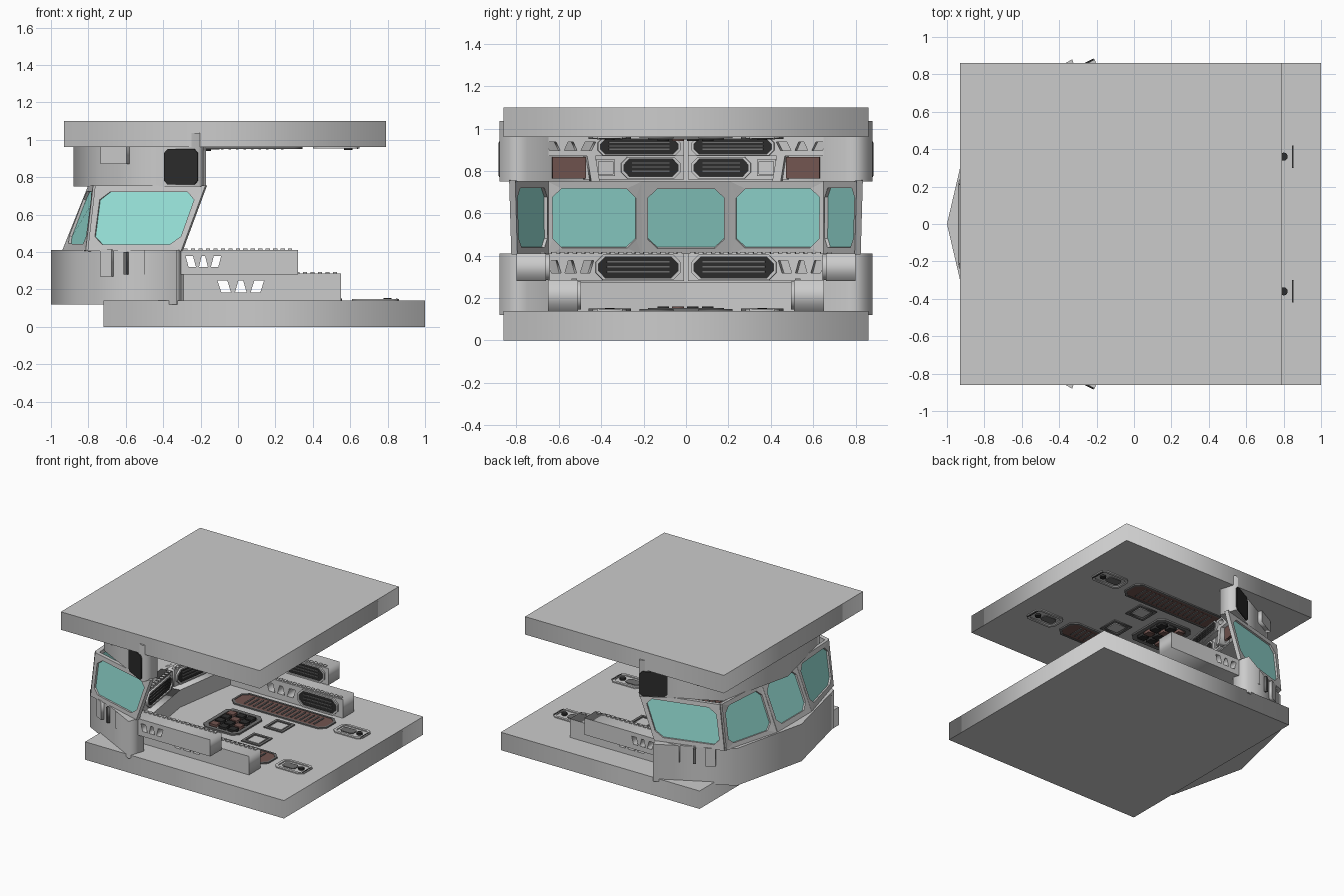
import bpy, bmesh, math
from mathutils import Vector, Matrix

if "Cube" in bpy.data.objects:
    bpy.data.objects.remove(bpy.data.objects["Cube"])


def material(name, rgb):
    m = bpy.data.materials.new(name)
    m.diffuse_color = (*rgb, 1)
    m.use_nodes = True
    m.node_tree.nodes["Principled BSDF"].inputs["Base Color"].default_value = m.diffuse_color
    return m


GLASS = material("glass_teal", (0.33, 0.80, 0.73))
DARK = material("dark_screen", (0.025, 0.025, 0.025))
BROWN = material("brown_panel", (0.17, 0.09, 0.08))
SHADE = material("dark_grey", (0.16, 0.16, 0.16))


def link(name, mesh, mat=None):
    o = bpy.data.objects.new(name, mesh)
    bpy.context.collection.objects.link(o)
    if mat:
        mesh.materials.clear()
        mesh.materials.append(mat)
    return o


def plate(name, loops, thick, matrix, mat=None):
    """Extruded 2D outline; inner loops become holes."""
    c = bpy.data.curves.new(name, 'CURVE')
    c.dimensions, c.fill_mode, c.extrude = '2D', 'BOTH', thick / 2
    for pts in loops:
        s = c.splines.new('POLY')
        s.points.add(len(pts) - 1)
        for p, q in zip(s.points, pts):
            p.co = (q[0], q[1], 0, 1)
        s.use_cyclic_u = True
    tmp = bpy.data.objects.new("tmp", c)
    bpy.context.collection.objects.link(tmp)
    dg = bpy.context.evaluated_depsgraph_get()
    me = bpy.data.meshes.new_from_object(tmp.evaluated_get(dg))
    bpy.data.objects.remove(tmp)
    me.transform(matrix)
    return link(name, me, mat)


def flat(name, loops, z0, z1, mat=None):
    return plate(name, loops, z1 - z0, Matrix.Translation((0, 0, (z0 + z1) / 2)), mat)


def rect(x0, x1, y0, y1):
    return [(x0, y0), (x1, y0), (x1, y1), (x0, y1)]


def cut_rect(x0, x1, y0, y1, c):
    return [(x0 + c, y0), (x1 - c, y0), (x1, y0 + c), (x1, y1 - c),
            (x1 - c, y1), (x0 + c, y1), (x0, y1 - c), (x0, y0 + c)]


def wall(name, p0, p1, loops, o0, o1, mat=None, target=(0.3, 0)):
    """Upright plate on the line p0-p1; offsets o0..o1 run towards target."""
    a, b = Vector((*p0, 0)), Vector((*p1, 0))
    d, up = (b - a).normalized(), Vector((0, 0, 1))
    n = d.cross(up)
    sign = 1 if n.dot(Vector((*target, 0)) - a) > 0 else -1
    m = Matrix((d, up, n)).transposed().to_4x4()
    m.translation = a + n * sign * (o0 + o1) / 2
    return plate(name, loops, abs(o1 - o0), m, mat)


def trusses(s, w, z0, z1):
    """Three trapezoid openings in a row."""
    t, h = w / 3, 0.25 * w / 3
    return [[(s + h, z0), (s + t - h / 2, z0), (s + t - h * 1.5, z1), (s, z1)],
            [(s + t + h / 2, z0), (s + 2 * t - h / 2, z0), (s + 2 * t - h * 1.4, z1), (s + t + h * 1.4, z1)],
            [(s + 2 * t + h / 2, z0), (s + w - h, z0), (s + w, z1), (s + 2 * t + h * 1.5, z1)]]


def console(name, p0, p1, z0, z1, depth, truss, screen, trim=True):
    """Box with open trusses and a rounded dark screen on its inner face."""
    L = (Vector(p1) - Vector(p0)).length
    h = z1 - z0
    wall(name, p0, p1, [rect(0, L, z0, z1)] + (trusses(*truss, z0 + h * .3, z1 - h * .25) if truss else []),
         -depth, 0)
    a, b = screen
    wall(name + "_screen", p0, p1, [cut_rect(a, b, z0 + h * .12, z1 - h * .12, h * .25)], 0, .006, DARK)
    wall(name + "_bezel", p0, p1, [cut_rect(a - .012, b + .012, z0 + h * .04, z1 - h * .04, h * .27),
                                   cut_rect(a, b, z0 + h * .12, z1 - h * .12, h * .25)], 0, .015)
    for i in range(3):
        z = z0 + h * (.32 + .18 * i)
        wall(name + "_slat", p0, p1, [rect(a + .04, b - .04, z, z + .006)], .006, .012, SHADE)
    if trim:
        n = int(L / .04)
        for i in range(n):
            wall(name + "_tooth", p0, p1, [rect(i * .04 + .008, i * .04 + .03, z1, z1 + .008)], -.03, -.005)


def sym(half):
    """Close a half outline (y >= 0) by mirroring it."""
    return half + [(x, -y) for x, y in reversed(half) if y > 0]


# floor and roof slabs
flat("floor_slab", [rect(-.72, 1, -.86, .86)], 0, .14)
flat("roof_slab", [rect(-.93, .79, -.86, .86)], .96, 1.10)

# hull bands below and above the windows
flat("lower_hull", [sym([(-1, 0), (-.86, .6), (-.33, .88), (-.29, .75), (-.53, .6), (-.62, 0)])], .12, .41)
flat("upper_hull", [sym([(-.88, 0), (-.74, .6), (-.21, .88), (-.17, .75), (-.46, .62), (-.56, 0)])], .75, 1.035)

# window ring: framed panes between lower and upper corners
low = [(-.30, .81), (-.80, .66), (-.925, .21)]
top = [(-.17, .82), (-.76, .66), (-.785, .21)]
low += [(x, -y) for x, y in reversed(low)]
top += [(x, -y) for x, y in reversed(top)]


def window(i):
    a, b = Vector((*low[i], .405)), Vector((*low[i + 1], .405))
    c, d = Vector((*top[i + 1], .755)), Vector((*top[i], .755))
    w = (b - a).length

    def P(u, v):
        return (a * (1 - u) + b * u) * (1 - v) + (d * (1 - u) + c * u) * v
    m, k, n, q = .03 / w, .075 / w, .10, .22
    inner = [(k, n), (1 - k, n), (1 - m, q), (1 - m, 1 - q), (1 - k, 1 - n), (k, 1 - n), (m, 1 - q), (m, q)]
    bm = bmesh.new()
    o = [bm.verts.new(P(u, v)) for u, v in ((0, 0), (1, 0), (1, 1), (0, 1))]
    r = [bm.verts.new(P(u, v)) for u, v in inner]
    for j in range(4):
        e, f = r[2 * j], r[2 * j + 1]
        bm.faces.new((o[j], o[(j + 1) % 4], f, e))
        bm.faces.new((o[(j + 1) % 4], r[(2 * j + 2) % 8], f))
    me = bpy.data.meshes.new("window_frame")
    bm.to_mesh(me)
    bm.free()
    s = link("window_frame", me).modifiers.new("thickness", 'SOLIDIFY')
    s.thickness, s.offset = .03, 0
    me = bpy.data.meshes.new("window_glass")
    me.from_pydata([P(u, v) for u, v in inner], [], [tuple(range(8))])
    link("window_glass", me, GLASS)


for i in range(5):
    window(i)

for s in (1, -1):
    # stepped side consoles
    console("side_console_upper", (-.5, s * .66), (.32, s * .66), .28, .41, .14, (.22, .19), (.45, .78))
    console("side_console_lower", (-.5, s * .51), (.55, s * .51), .14, .285, .14, (.39, .25), (.68, 1.0))
    # front consoles, meeting in a shallow V
    console("front_console_lower", (-.56, s * .01), (-.46, s * .66), .28, .41, .09, (.43, .22), (.03, .41))
    wall("front_step", (-.50, 0), (-.42, s * .52), [rect(0, .526, .13, .275)], -.15, 0)
    console("front_console_top", (-.49, s * .01), (-.39, s * .68), .87, .96, .1, (.42, .24), (.03, .40), False)
    console("front_console_overhead", (-.54, s * .01), (-.46, s * .48), .76, .87, .06, None, (.03, .29), False)
    p, q = (-.54, s * .01), (-.44, s * .64)
    wall("overhead_panel", p, q, [rect(.33, .42, .775, .855), rect(.34, .41, .785, .845)], 0, .012)
    wall("overhead_brown_panel", p, q, [rect(.47, .63, .765, .865)], 0, .02, BROWN)
    wall("overhead_post", p, q, [[(.41, .75), (.45, .75), (.47, .87), (.43, .87)]], 0, .05)
    wall("side_brown_panel", (-.44, s * .66), (-.2, s * .75), [rect(.02, .2, .77, .95)], -.02, .012, BROWN)
    # outside fittings on the angled hull sides
    out = (-.8, s * 3)
    a, b = (-.74, s * .6), (-.21, s * .88)
    wall("outer_dark_panel", a, b, [cut_rect(.395, .595, .76, .95, .02)], -.01, .008, DARK, out)
    wall("outer_upper_box", a, b, [rect(.02, .18, .87, .96)], -.01, .03, None, out)
    a, b = (-.86, s * .6), (-.33, s * .88)
    wall("outer_lower_box", a, b, [rect(.15, .22, .27, .412)], -.01, .025, None, out)
    wall("outer_lower_fin", a, b, [rect(.29, .31, .28, .40)], -.01, .02, SHADE, out)

# matching fittings on the floor and on the underside of the roof
for dx, z, dirn, where in ((0, .14, 1, "floor"), (-.21, .96, -1, "roof")):
    def fit(name, loops, h0, h1, mat=None):
        zs = sorted((z + dirn * h0, z + dirn * h1))
        flat(where + "_" + name, [[(x + dx, y) for x, y in l] for l in loops], *zs, mat)

    for s in (1, -1):
        y = s * .36
        # long brown grille with ribs
        fit("brown_grille", [cut_rect(-.25, .54, y - .085, y + .085, .04)], -.01, .006, BROWN)
        fit("grille_rim", [cut_rect(-.265, .555, y - .1, y + .1, .045),
                           cut_rect(-.25, .54, y - .085, y + .085, .04)], -.01, .01, SHADE)
        for i in range(16):
            x = -.16 + i * .04
            fit("grille_rib", [rect(x, x + .012, y - .06, y + .06)], 0, .011, SHADE)
        # end hatch with round knob
        fit("hatch_rim", [cut_rect(.61, .86, y - .08, y + .08, .03),
                          cut_rect(.63, .84, y - .06, y + .06, .02)], -.01, .008)
        fit("hatch_slot", [cut_rect(.65, .76, y - .035, y + .035, .015)], -.01, .006, SHADE)
        fit("hatch_knob", [[(.80 + .022 * math.cos(t * math.pi / 6), y + .022 * math.sin(t * math.pi / 6))
                            for t in range(12)]], -.01, .014, DARK)
        fit("hatch_line", [rect(.846, .852, y - .06, y + .06)], 0, .01, DARK)
        # square hatch
        y = s * .14
        fit("square_hatch", [rect(.18, .34, y - .08, y + .08), rect(.2, .32, y - .06, y + .06)], -.01, .008, SHADE)
        fit("square_lid", [rect(.21, .31, y - .05, y + .05)], -.01, .006)
    # central frame with a grid of blocks
    fit("centre_frame", [cut_rect(-.2, .11, -.18, .18, .04), cut_rect(-.17, .08, -.15, .15, .03)], -.01, .012, SHADE)
    for i in range(3):
        for j in range(4):
            x, y = -.155 + i * .08, -.135 + j * .07
            fit("centre_block", [rect(x, x + .06, y, y + .055)], -.01, .02, BROWN if (i + j) % 3 == 0 else DARK)
